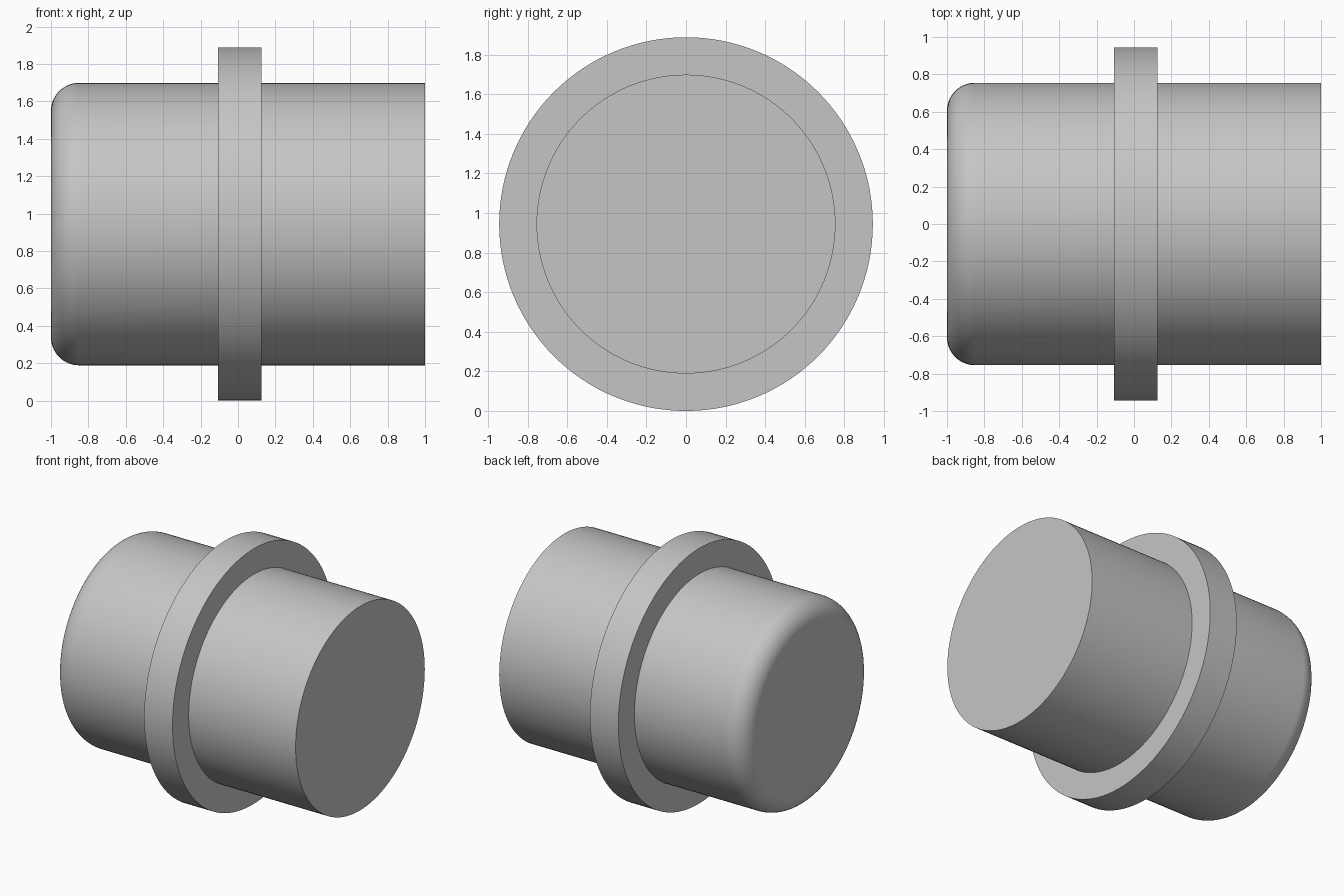
import bpy
import bmesh
from math import cos, sin, pi, radians, tau
from mathutils import Vector

default = bpy.data.objects.get("Cube")
if default:
    bpy.data.objects.remove(default, do_unlink=True)

BODY_R, COLLAR_R, FILLET = 0.755, 0.944, 0.15
COLLAR_X = (-0.107, 0.125)
SEGMENTS, FILLET_STEPS = 128, 14

# Single grey material
grey = bpy.data.materials.new("plain grey")
grey.use_nodes = True
colour = (0.56, 0.56, 0.56, 1)
grey.diffuse_color = colour
grey.node_tree.nodes["Principled BSDF"].inputs["Base Color"].default_value = colour

# Half profile (x, radius): flat end, rounded rim, collar, square end
flat_r = BODY_R - FILLET
profile = [(-1, 0), (-1, flat_r - 0.01)]
for i in range(FILLET_STEPS + 1):
    a = i / FILLET_STEPS * pi / 2
    profile.append((-1 + FILLET * (1 - cos(a)), flat_r + FILLET * sin(a)))
for x, radii in zip(COLLAR_X, ((BODY_R, COLLAR_R), (COLLAR_R, BODY_R))):
    profile += [(x, r) for r in radii]
profile += [(1, BODY_R), (1, 0)]

# Revolve the profile around the x axis
bm = bmesh.new()
verts = [bm.verts.new((x, 0, r)) for x, r in profile]
edges = [bm.edges.new(pair) for pair in zip(verts, verts[1:])]
bmesh.ops.spin(bm, geom=verts + edges, cent=(0, 0, 0), axis=(1, 0, 0),
               angle=tau, steps=SEGMENTS, use_merge=False)
bmesh.ops.remove_doubles(bm, verts=bm.verts, dist=0.0001)
bmesh.ops.recalc_face_normals(bm, faces=bm.faces)
bmesh.ops.translate(bm, verts=bm.verts, vec=Vector((0, 0, COLLAR_R)))

mesh = bpy.data.meshes.new("collared_plug")
bm.to_mesh(mesh)
bm.free()
mesh.materials.append(grey)
plug = bpy.data.objects.new("collared_plug", mesh)
bpy.context.collection.objects.link(plug)

# Smooth round walls, crisp rims
bpy.ops.object.select_all(action="DESELECT")
plug.select_set(True)
bpy.context.view_layer.objects.active = plug
bpy.ops.object.shade_smooth_by_angle(angle=radians(30))
